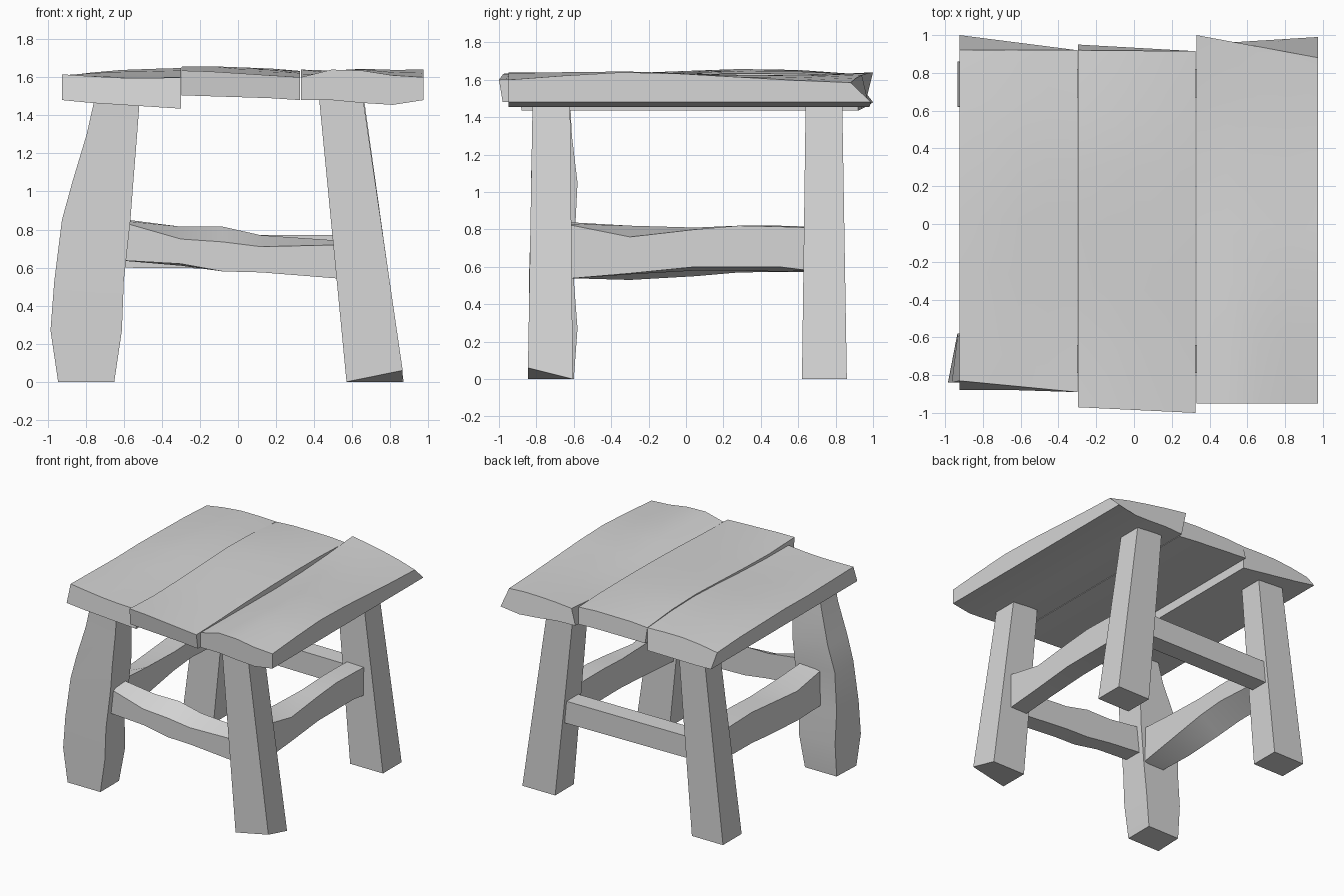
import bpy
import bmesh

if "Cube" in bpy.data.objects:
    bpy.data.objects.remove(bpy.data.objects["Cube"], do_unlink=True)

GREY = (0.67, 0.67, 0.67, 1.0)
mat = bpy.data.materials.new("pale grey")
mat.use_nodes = True
mat.diffuse_color = GREY
mat.node_tree.nodes["Principled BSDF"].inputs["Base Color"].default_value = GREY
parts = []


def loft(name, rings):
    """Skin a list of equal-length point rings and cap both ends."""
    bm = bmesh.new()
    loops = [[bm.verts.new(p) for p in ring] for ring in rings]
    n = len(loops[0])
    for a, b in zip(loops, loops[1:]):
        for i in range(n):
            k = (i + 1) % n
            bm.faces.new((a[i], a[k], b[k], b[i]))
    bm.faces.new(loops[0])
    bm.faces.new(loops[-1])
    bmesh.ops.recalc_face_normals(bm, faces=bm.faces)
    mesh = bpy.data.meshes.new(name)
    bm.to_mesh(mesh)
    bm.free()
    mesh.materials.append(mat)
    obj = bpy.data.objects.new(name, mesh)
    bpy.context.collection.objects.link(obj)
    parts.append(obj)
    return obj


def leg(name, stations):
    """Stations run upward: z, x range, y range."""
    return loft(name, [[(x0, y0, z), (x1, y0, z), (x1, y1, z), (x0, y1, z)]
                       for z, x0, x1, y0, y1 in stations])


def rail(name, along_x, outer, inner, stations):
    """Stations: position, outer top, inner top, outer bottom, inner bottom."""
    rings = []
    for p, to, ti, bo, bi in stations:
        ring = [(outer, bo), (outer, to), (inner, ti), (inner, bi)]
        rings.append([(p, s, z) if along_x else (s, p, z) for s, z in ring])
    return loft(name, rings)


def mix(pair, t):
    return pair[0] + (pair[1] - pair[0]) * t


def plank(name, xs, front, back, under, swells, top_ends, low_ends):
    """Wavy board: end profiles across x, plus swells along its two long edges."""
    rings = []
    rows = list(zip(*swells))
    for j, swell in enumerate(rows):
        v = j / (len(rows) - 1)
        low, top = [], []
        for i, ends in enumerate(zip(front, back)):
            u = i / (len(front) - 1)
            x = mix(xs, u)
            y_top = mix((mix(top_ends[0], u), mix(top_ends[1], u)), v)
            y_low = mix((mix(low_ends[0], u), mix(low_ends[1], u)), v)
            top.append((x, y_top, mix(ends, v) + mix(swell, u)))
            low.append((x, y_low, under[i]))
        rings.append(low + top[::-1])
    return loft(name, rings)


# Seat planks
plank("seat_plank_right", (-0.925, -0.3),
      (1.615, 1.605, 1.597, 1.595, 1.60),
      (1.585, 1.61, 1.625, 1.625, 1.62),
      (1.48, 1.465, 1.455, 1.445, 1.435),
      ((0, 0, 0, 0.01, 0.01, 0.01, 0),
       (0, 0, 0.01, 0.025, 0.035, 0.025, 0)),
      ((-0.83, -0.89), (0.92, 0.92)), ((-0.88, -0.88), (1.0, 0.92)))
plank("seat_plank_middle", (-0.297, 0.325),
      (1.635, 1.63, 1.62, 1.61, 1.60),
      (1.62, 1.63, 1.63, 1.63, 1.62),
      (1.505, 1.50, 1.495, 1.49, 1.48),
      ((0, -0.01, 0, 0.015, 0.03, 0.025, 0),
       (0, 0.005, 0.015, 0.02, 0.02, 0.015, 0)),
      ((-0.97, -1.0), (0.92, 0.915)), ((-0.96, -0.98), (0.95, 0.915)))
plank("seat_plank_left", (0.33, 0.975),
      (1.60, 1.64, 1.635, 1.61, 1.60),
      (1.64, 1.635, 1.625, 1.61, 1.585),
      (1.48, 1.48, 1.465, 1.455, 1.48),
      ((0, -0.01, -0.02, -0.03, -0.03, -0.02, 0),
       (0, 0.025, 0.045, 0.04, 0.025, 0.01, 0)),
      ((-0.95, -0.95), (1.0, 0.88)), ((-0.95, -0.95), (0.95, 0.99)))

# Legs: one bowed, three straight
bowed = leg("front_right_leg", [
    (0.0, -0.945, -0.65, -0.84, -0.60),
    (0.27, -0.985, -0.61, -0.84, -0.58),
    (0.53, -0.965, -0.60, -0.84, -0.60),
    (0.85, -0.925, -0.565, -0.83, -0.59),
    (1.05, -0.87, -0.55, -0.83, -0.58),
    (1.3, -0.795, -0.53, -0.82, -0.61),
    (1.5, -0.75, -0.515, -0.82, -0.62)])
# the bow is weaker on the back edge
for vert in bowed.data.vertices:
    if vert.co.y > -0.7:
        vert.co.x = max(vert.co.x, -0.935)
front_left = leg("front_left_leg", [(0.0, 0.57, 0.865, -0.845, -0.605),
                                    (1.5, 0.425, 0.655, -0.82, -0.62)])
# the outer front foot corner is chipped upward
for vert in front_left.data.vertices:
    if vert.co.z < 0.1 and vert.co.x > 0.7 and vert.co.y < -0.7:
        vert.co.z = 0.06
leg("back_left_leg", [(0.0, 0.575, 0.87, 0.62, 0.86),
                      (1.5, 0.43, 0.66, 0.64, 0.835)])
leg("back_right_leg", [(0.0, -0.935, -0.655, 0.62, 0.86),
                       (1.5, -0.745, -0.515, 0.64, 0.835)])

# Rails between the legs
rail("front_rail", True, -0.79, -0.64, [
    (-0.65, 0.85, 0.86, 0.64, 0.64),
    (-0.3, 0.75, 0.815, 0.62, 0.61),
    (-0.08, 0.735, 0.815, 0.58, 0.58),
    (0.12, 0.71, 0.77, 0.575, 0.575),
    (0.56, 0.72, 0.74, 0.54, 0.54)])
rail("back_rail", True, 0.82, 0.67, [
    (-0.65, 0.775, 0.775, 0.60, 0.60),
    (0.56, 0.77, 0.77, 0.59, 0.59)])
rail("left_rail", False, 0.69, 0.54, [
    (-0.65, 0.83, 0.84, 0.535, 0.535),
    (-0.3, 0.76, 0.82, 0.565, 0.56),
    (0.05, 0.80, 0.81, 0.60, 0.58),
    (0.28, 0.82, 0.82, 0.60, 0.58),
    (0.5, 0.815, 0.82, 0.60, 0.575),
    (0.66, 0.81, 0.815, 0.58, 0.57)])
rail("right_rail", False, -0.79, -0.61, [
    (-0.65, 0.83, 0.84, 0.54, 0.54),
    (-0.3, 0.77, 0.82, 0.53, 0.60),
    (0.05, 0.80, 0.81, 0.55, 0.66),
    (0.28, 0.82, 0.82, 0.57, 0.68),
    (0.66, 0.81, 0.815, 0.575, 0.66)])

# Smooth the gentle waves, keep the corners crisp
bpy.ops.object.select_all(action="DESELECT")
for obj in parts:
    obj.select_set(True)
bpy.context.view_layer.objects.active = parts[0]
bpy.ops.object.shade_smooth_by_angle()
